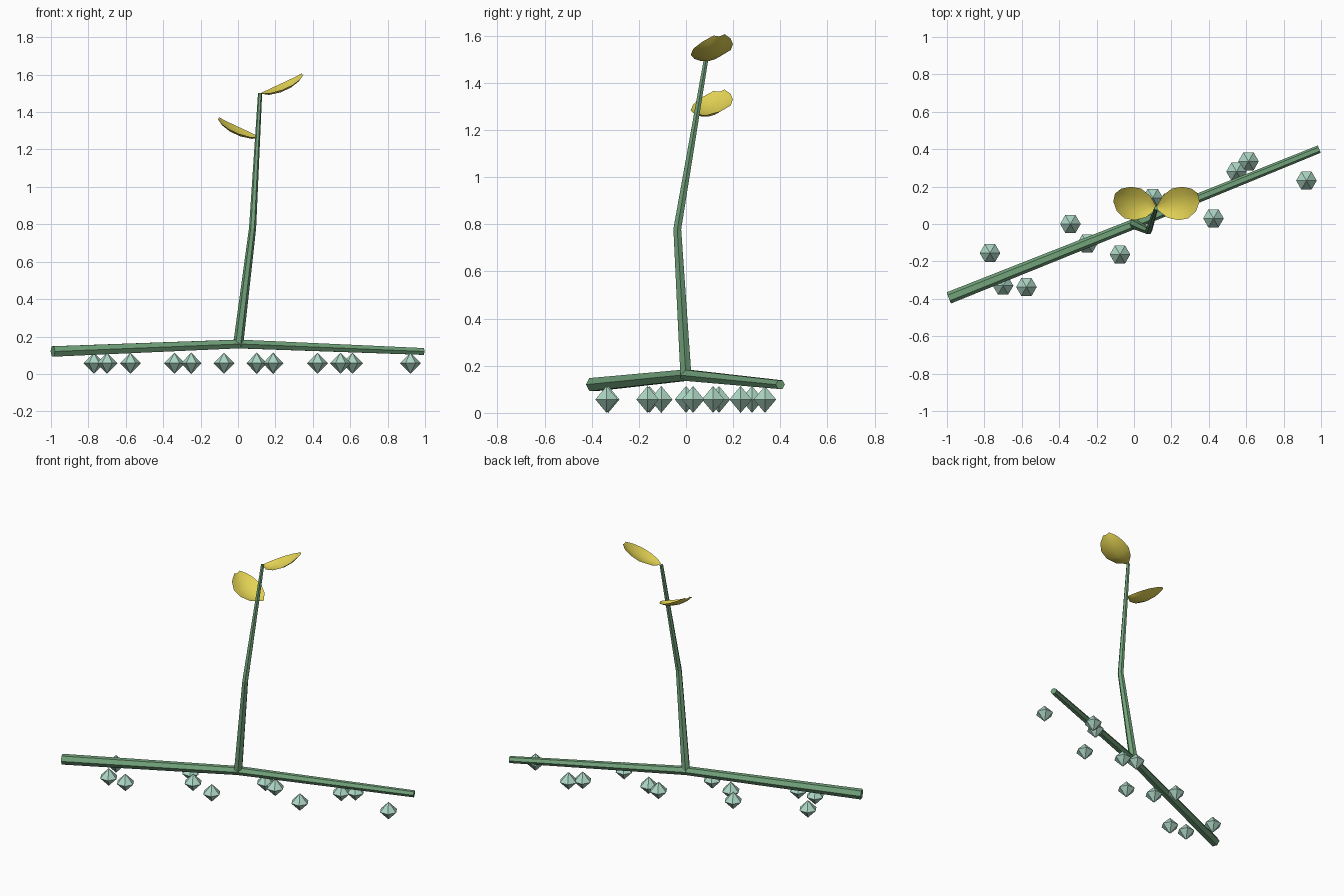
import bpy
from math import sin, cos, pi
from mathutils import Vector

if "Cube" in bpy.data.objects:
    bpy.data.objects.remove(bpy.data.objects["Cube"])


def material(name, rgb):
    m = bpy.data.materials.new(name)
    m.diffuse_color = (*rgb, 1)
    m.use_nodes = True
    m.node_tree.nodes["Principled BSDF"].inputs["Base Color"].default_value = m.diffuse_color
    return m


GREEN = material("stem_green", (0.17, 0.37, 0.20))
YELLOW = material("leaf_yellow", (0.78, 0.66, 0.09))
MINT = material("nodule_mint", (0.42, 0.68, 0.56))


def make(name, verts, faces, mat, smooth=False):
    me = bpy.data.meshes.new(name)
    me.from_pydata([tuple(v) for v in verts], [], faces)
    me.materials.append(mat)
    if smooth:
        me.shade_smooth()
    ob = bpy.data.objects.new(name, me)
    bpy.context.collection.objects.link(ob)
    return ob


def tube(name, path, side, n=6):
    """Tapered six-sided tube through (x, y, z, radius) points."""
    pts = [Vector(p[:3]) for p in path]
    verts, faces = [], []
    for i, p in enumerate(pts):
        d = (pts[min(i + 1, len(pts) - 1)] - pts[max(i - 1, 0)]).normalized()
        u = Vector(side)
        u = (u - d * u.dot(d)).normalized()
        v = d.cross(u)
        verts += [p + path[i][3] * (u * cos(2 * pi * k / n) + v * sin(2 * pi * k / n))
                  for k in range(n)]
    for i in range(len(pts) - 1):
        for k in range(n):
            a, b = i * n + k, i * n + (k + 1) % n
            faces.append((a, b, b + n, a + n))
    faces += [tuple(range(n))[::-1], tuple(range(len(verts) - n, len(verts)))]
    return make(name, verts, faces, GREEN)


# Creeping runner and upright stem
tube("runner", [(-0.99, -0.395, 0.12, 0.032), (0, 0, 0.16, 0.027), (0.99, 0.4, 0.12, 0.021)],
     (0.37, -0.93, 0))
tube("stem", [(0, 0, 0.15, 0.027), (0.078, -0.037, 0.78, 0.019), (0.118, 0.085, 1.5, 0.011)],
     (1, 0, 0))

# Root nodules: hexagonal bipyramids
SPOTS = [(-0.77, -0.155), (-0.70, -0.33), (-0.575, -0.337), (-0.34, 0.0),
         (-0.25, -0.105), (-0.075, -0.163), (0.10, 0.14), (0.188, 0.115),
         (0.425, 0.03), (0.548, 0.28), (0.612, 0.335), (0.922, 0.232)]
R, ZC = 0.055, 0.057
for i, (x, y) in enumerate(SPOTS):
    verts = [(x + R * cos(k * pi / 3), y + R * sin(k * pi / 3), ZC) for k in range(6)]
    verts += [(x, y, ZC + 0.057), (x, y, ZC - 0.057)]
    faces = []
    for k in range(6):
        j = (k + 1) % 6
        faces += [(k, j, 6), (j, k, 7)]
    make(f"nodule_{i + 1}", verts, faces, MINT)

# Cupped leaves: centreline relative to the base, with half width
SPINE = [(0, 0, 0, 0.006), (0.045, 0.008, -0.006, 0.058), (0.10, 0.02, 0.006, 0.085),
         (0.155, 0.03, 0.032, 0.084), (0.2, 0.044, 0.066, 0.06), (0.226, 0.056, 0.1, 0.022)]


def leaf(name, base, sx):
    cols = (-1, -0.5, 0, 0.5, 1)
    verts, faces = [], []
    for x, y, z, w in SPINE:
        for c in cols:
            lift = 0.3 * w * c * c
            verts.append((base[0] + sx * (x - 0.2 * w * c), base[1] + y + w * c,
                          base[2] + z + lift + 0.12 * w * c))
    n = len(cols)
    for i in range(len(SPINE) - 1):
        for k in range(n - 1):
            a = i * n + k
            f = (a, a + n, a + n + 1, a + 1)
            faces.append(f if sx > 0 else f[::-1])
    make(name, verts, faces, YELLOW, True)


leaf("upper_leaf", (0.12, 0.085, 1.498), 1)
leaf("lower_leaf", (0.12, 0.085, 1.263), -1)
